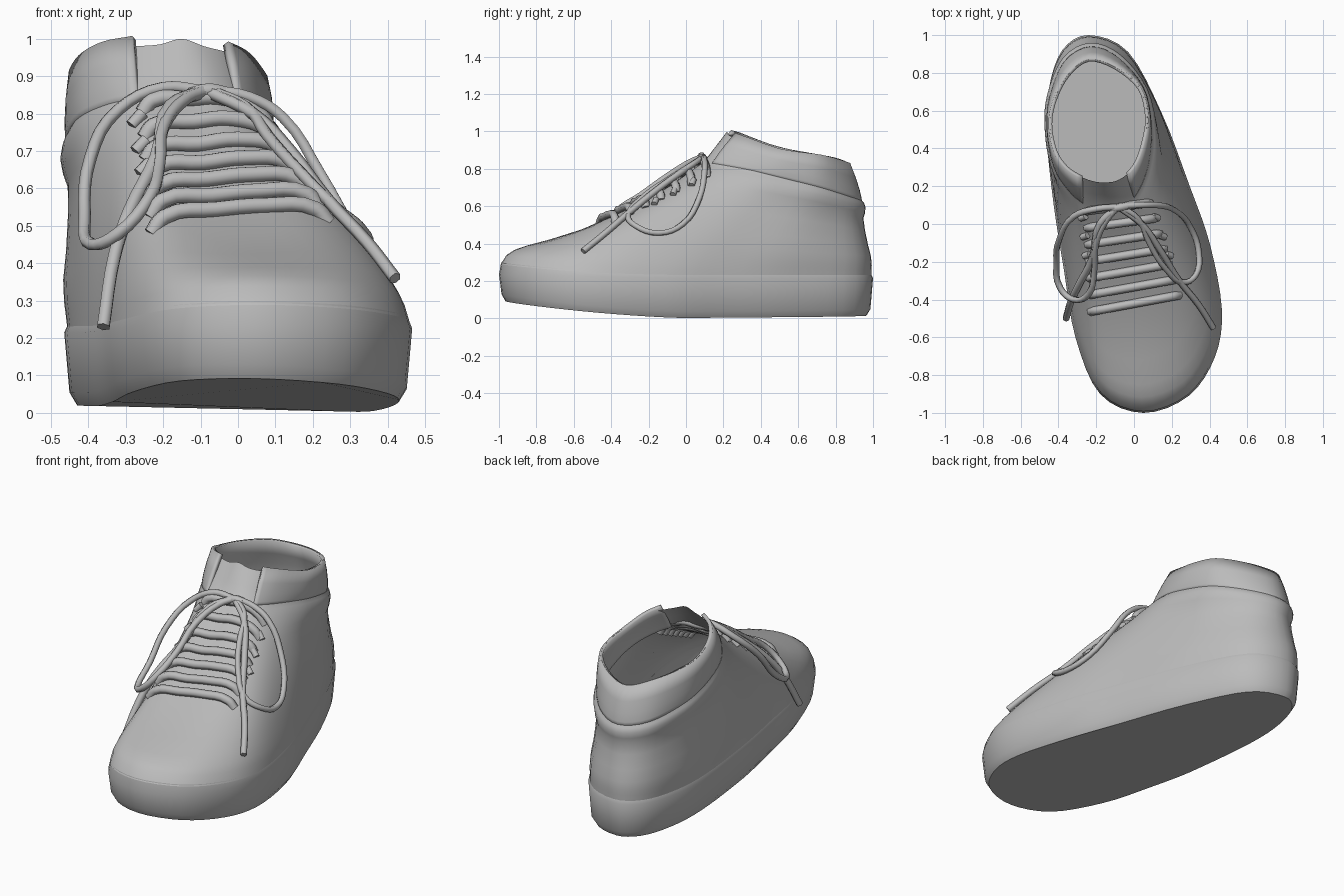
import bpy, math
from mathutils import Vector
from mathutils.bvhtree import BVHTree

if "Cube" in bpy.data.objects:
    bpy.data.objects.remove(bpy.data.objects["Cube"])

grey = bpy.data.materials.new("grey")
grey.diffuse_color = (0.5, 0.5, 0.5, 1)
grey.use_nodes = True
grey.node_tree.nodes["Principled BSDF"].inputs["Base Color"].default_value = grey.diffuse_color
SUB = 4
AXIS = Vector((-0.19, 0.55, 0))


def smooth_ring(pts):
    """Closed Catmull-Rom resampling of control points."""
    pts, out, n = [Vector(p) for p in pts], [], len(pts)
    for i in range(n):
        a, b, c, d = (pts[(i + k) % n] for k in (-1, 0, 1, 2))
        for k in range(SUB):
            t = k / SUB
            out.append(0.5 * (2 * b + (c - a) * t + (2 * a - 5 * b + 4 * c - d) * t * t
                              + (3 * b - a - 3 * c + d) * t ** 3))
    return out


def make(name, verts, faces, angle=40):
    me = bpy.data.meshes.new(name)
    me.from_pydata([tuple(v) for v in verts], [], faces)
    me.materials.append(grey)
    ob = bpy.data.objects.new(name, me)
    bpy.context.collection.objects.link(ob)
    bpy.ops.object.select_all(action='DESELECT')
    ob.select_set(True)
    bpy.context.view_layer.objects.active = ob
    bpy.ops.object.shade_smooth_by_angle(angle=math.radians(angle))
    return ob


def loft(name, rings, closed=True, cap_bottom=False, angle=40):
    n = len(rings[0])
    faces = [(r * n + j, r * n + (j + 1) % n, (r + 1) * n + (j + 1) % n, (r + 1) * n + j)
             for r in range(len(rings) - 1) for j in range(n if closed else n - 1)]
    if cap_bottom:
        faces.append(tuple(reversed(range(n))))
    return make(name, [v for r in rings for v in r], faces, angle), faces


# Control outlines: back, medial side, toe, lateral side
outline = smooth_ring([(x, y, 0) for x, y in (
    (-.24, 1), (-.38, .92), (-.45, .72), (-.463, .47), (-.425, .1), (-.37, -.25), (-.31, -.6), (-.18, -.9),
    (.05, -1), (.29, -.91), (.43, -.7), (.465, -.45), (.40, -.1), (.295, .2), (.15, .58), (-.03, .91))])
ankle = smooth_ring([
    (-.23, .94, .63), (-.37, .86, .65), (-.45, .66, .70), (-.457, .48, .74), (-.425, .30, .79), (-.35, .18, .825),
    (-.27, .11, .84), (-.2, .09, .83), (-.13, .09, .83), (-.06, .09, .83), (0, .14, .83), (.05, .23, .815),
    (.085, .36, .79), (.09, .52, .75), (.05, .72, .70), (-.08, .88, .65)])
rim = smooth_ring([
    (-.24, .87, .83), (-.35, .79, .86), (-.42, .66, .885), (-.445, .53, .91), (-.42, .39, .95), (-.36, .30, .975),
    (-.28, .25, .98), (-.21, .225, .985), (-.15, .22, 1.0), (-.09, .23, .98), (-.03, .27, .965), (.02, .34, .95),
    (.055, .45, .92), (.07, .57, .895), (.03, .72, .875), (-.10, .83, .845)])


def inset(ring, f, zfun):
    out = []
    for i, p in enumerate(ring):
        tan = ring[(i + 1) % len(ring)] - ring[i - 1]
        nrm = Vector((tan.y, -tan.x, 0)).normalized()
        q = p - nrm * f
        out.append(Vector((q.x, q.y, zfun(q))))
    return out


def ground(p):
    return .01 - .022 * p.x + .087 * max(0, -p.y) ** 1.4


def seam(p):
    return 0.24 + 0.06 * max(0, -p.y) ** 2


# Sole with toe spring and a soft lip around the top edge
loft("sole", [inset(outline, .035, ground),
              inset(outline, .014, lambda p: ground(p) + .035),
              inset(outline, .0, lambda p: .215 + .02 * max(0, -p.y)),
              inset(outline, .012, seam)], cap_bottom=True)

# Upper: domed loft from the sole seam to the ankle, then up to the rim
base = inset(outline, .008, lambda p: seam(p) - .01)
rings = []
# Each step: loft position, height change along the toe ridge, outward swell of heel and ankle padding
for t, ridge, swell in ((0, 0, 0), (.03, .034, .002), (.07, .04, .004), (.13, .03, .008), (.25, .0, .01),
                        (.4, -.03, .002), (.6, -.045, -.004), (.76, -.043, -.004), (.83, -.037, .008),
                        (.91, -.02, .015), (.97, -.005, .01), (1, 0, 0)):
    ring = []
    for j, (a, b) in enumerate(zip(base, ankle)):
        p = a.lerp(b, t)
        run = (b - a).to_2d().length
        w = math.exp(-((j / SUB - 8) / 1.9) ** 2)
        p.z += w * ridge + (1 - w) * .065 * run * math.sin(math.pi * t ** .55)
        d = (p - AXIS).to_2d().normalized() * swell * max(0, min(1, (p.y - .1) / .3))
        p += Vector((d.x, d.y, 0))
        ring.append(p)
    rings.append(ring)
rings += [[a.lerp(b, t) for a, b in zip(ankle, rim)] for t in (.5, 1)]
upper, upper_faces = loft("upper", rings, angle=65)
bvh = BVHTree.FromPolygons([v for r in rings for v in r], upper_faces)

# Insole floor
floor = inset(outline, .03, lambda p: .2)
make("insole", floor, [tuple(range(len(floor)))])

# Padded collar wrapping the ankle, open at the tongue with raised front flaps
n = len(rim)
idx = [k % n for k in range(10 * SUB, n + 6 * SUB + 1)]


def collar_row(t, off):
    row = []
    for m, k in enumerate(idx):
        p = ankle[k].lerp(rim[k], t)
        d = (p - AXIS).to_2d().normalized()
        flap = max(0, 1 - min(m, len(idx) - 1 - m) / 10)
        row.append(p + Vector((d.x * off, d.y * off, .028 * flap * max(0, t))))
    return row


collar, _ = loft("collar", [collar_row(-.05, -.002), collar_row(.08, .004), collar_row(.3, .009),
                            collar_row(.6, .011), collar_row(1, .008)], closed=False)
mod = collar.modifiers.new("thickness", 'SOLIDIFY')
mod.thickness = .02
mod.offset = -1


def lace(name, pts, r, hug=True):
    """Round cord through points, kept outside the upper."""
    cu = bpy.data.curves.new(name, 'CURVE')
    cu.dimensions = '3D'
    cu.bevel_depth, cu.bevel_resolution, cu.resolution_u = r, 1, 4
    cu.use_fill_caps = True
    sp = cu.splines.new('BEZIER')
    sp.bezier_points.add(len(pts) - 1)
    for bp, p in zip(sp.bezier_points, pts):
        p = Vector(p)
        if hug:
            near, nrm, _, _ = bvh.find_nearest(p)
            if (p - near).dot(nrm) < r:
                p = near + nrm * r
        bp.co = p
        bp.handle_left_type = bp.handle_right_type = 'AUTO'
    cu.materials.append(grey)
    ob = bpy.data.objects.new(name, cu)
    bpy.context.collection.objects.link(ob)


def on_top(x, y, lift):
    hit = bvh.ray_cast(Vector((x, y, 3)), Vector((0, 0, -1)))[0]
    return (x, y, (hit.z if hit else .5) + lift)


# Crossing lace rows, with ends tucked into the upper
for i in range(7):
    t = i / 6
    x0, x1 = -.21 - .03 * t, .22 - .15 * t
    y0, y1 = -.46 + .53 * t, -.38 + .49 * t
    pts = [on_top(x0 + (x1 - x0) * s, y0 + (y1 - y0) * s, l)
           for s, l in ((-.05, -.01), (.03, .016), (.35, .014), (.65, .014), (.97, .016), (1.05, -.01))]
    lace(f"lace_row_{i + 1}", pts, .023, hug=False)

# Bow: two loops, two loose ends and a knot
lace("left_loop", [(-.09, .09, .86), (-.2, .08, .87), (-.32, .04, .81), (-.395, -.08, .68), (-.41, -.2, .53),
                   (-.39, -.34, .45), (-.32, -.4, .48), (-.24, -.37, .57), (-.21, -.24, .66), (-.2, -.1, .76),
                   (-.14, .03, .84), (-.08, .1, .86)], .017)
lace("right_loop", [(-.08, .1, .86), (.03, .1, .845), (.12, .1, .79), (.22, .07, .64), (.29, -.02, .5),
                    (.33, -.15, .45), (.32, -.27, .49), (.26, -.31, .55), (.17, -.24, .64), (.08, -.1, .74),
                    (.02, .03, .82), (-.07, .09, .86)], .016)
lace("left_end", [(-.09, .09, .86), (-.18, 0, .82), (-.22, -.18, .68), (-.29, -.32, .53), (-.33, -.4, .42),
                  (-.36, -.5, .23)], .019)
lace("right_end", [(-.08, .09, .86), (.04, 0, .8), (.14, -.14, .7), (.24, -.3, .57), (.34, -.43, .45),
                   (.42, -.55, .36)], .017)
lace("knot", [(-.13, .08, .85), (-.08, .09, .86), (-.04, .1, .85)], .021)

# Eyelet knots along both edges of the lacing
for side in (-1, 1):
    for k in range(3):
        x = -.285 + .01 * k if side < 0 else .13 + .035 * k
        y = .03 - .1 * k
        lace(f"eyelet_{'left' if side < 0 else 'right'}_{k + 1}",
             [on_top(x, y, .006), on_top(x + .03 * -side, y + .01, .012)], .018, hug=False)
